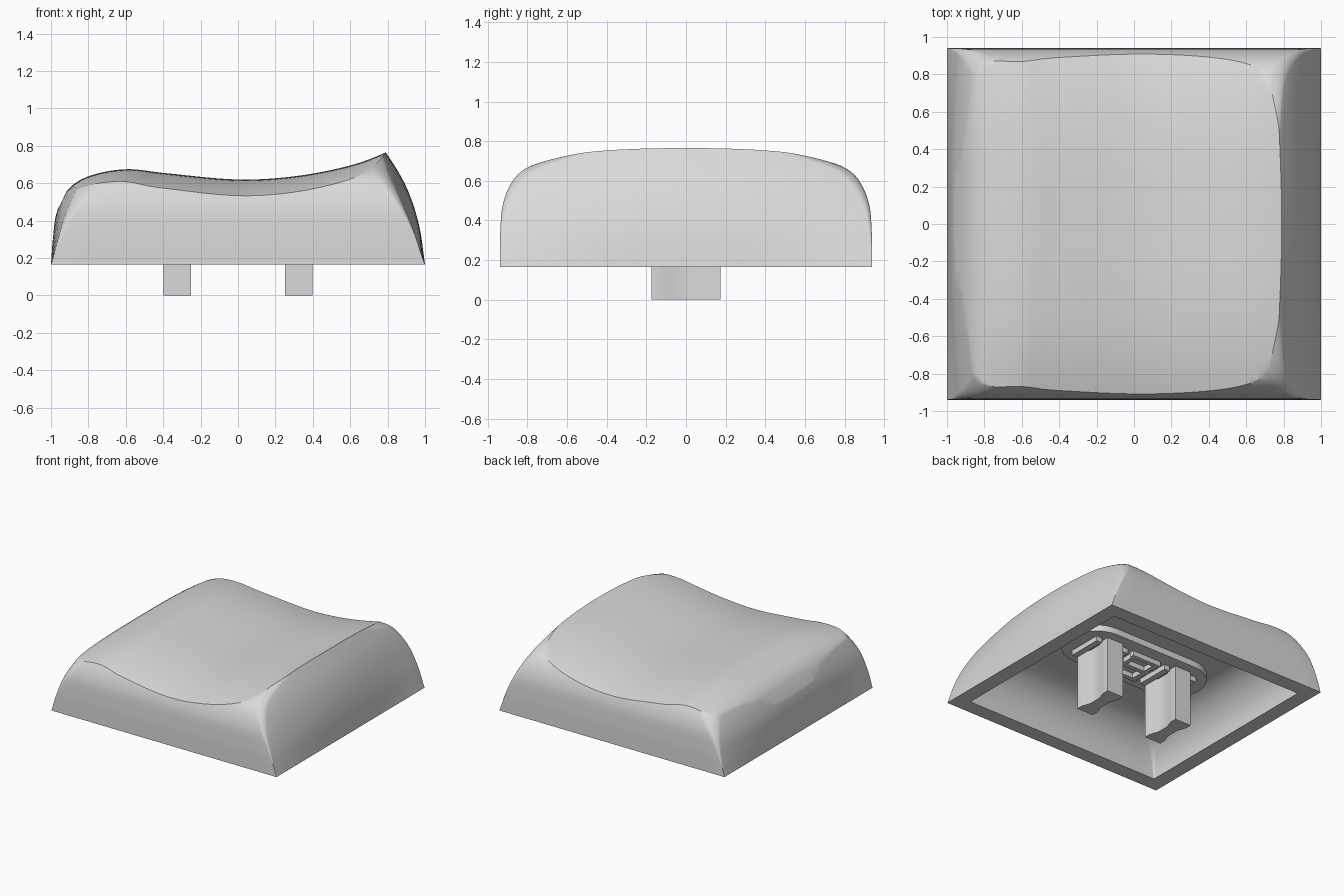
import bpy, bmesh, math

if "Cube" in bpy.data.objects:
    bpy.data.objects.remove(bpy.data.objects["Cube"], do_unlink=True)

COLOUR = (0.7, 0.7, 0.7, 1)
grey = bpy.data.materials.new("light_grey_plastic")
grey.use_nodes = True
grey.diffuse_color = COLOUR
grey.node_tree.nodes["Principled BSDF"].inputs["Base Color"].default_value = COLOUR


def curve(points, t):
    """Smooth interpolation through (t, value) points."""
    n = len(points)

    def slope(i):
        a, b = points[max(i - 1, 0)], points[min(i + 1, n - 1)]
        return (b[1] - a[1]) / (b[0] - a[0])

    i = 0
    while i < n - 2 and t > points[i + 1][0]:
        i += 1
    (t0, v0), (t1, v1) = points[i], points[i + 1]
    w = t1 - t0
    s = (t - t0) / w
    return ((2 * s**3 - 3 * s**2 + 1) * v0 + (s**3 - 2 * s**2 + s) * w * slope(i)
            + (3 * s**2 - 2 * s**3) * v1 + (s**3 - s**2) * w * slope(i + 1))


def loft(name, rings):
    """Closed solid through rings with equal point counts."""
    bm = bmesh.new()
    loops = [[bm.verts.new(p) for p in ring] for ring in rings]
    for a, b in zip(loops, loops[1:]):
        for i in range(len(a)):
            j = (i + 1) % len(a)
            bm.faces.new((a[i], a[j], b[j], b[i]))
    bm.faces.new(loops[0])
    bm.faces.new(loops[-1])
    bmesh.ops.recalc_face_normals(bm, faces=bm.faces)
    mesh = bpy.data.meshes.new(name)
    bm.to_mesh(mesh)
    bm.free()
    mesh.materials.append(grey)
    obj = bpy.data.objects.new(name, mesh)
    bpy.context.collection.objects.link(obj)
    return obj


def rounded_rect(left, right, half_y, r_left, r_right, z, bow=0, arc=8, side=14):
    """Rounded rectangle ring; bow draws the x sides in toward the corners."""
    corners = [(right - r_right, half_y - r_right, r_right),
               (left + r_left, half_y - r_left, r_left),
               (left + r_left, r_left - half_y, r_left),
               (right - r_right, r_right - half_y, r_right)]
    arcs = []
    for k, (cx, cy, r) in enumerate(corners):
        angles = [math.pi / 2 * (k + i / arc) for i in range(arc + 1)]
        arcs.append([(cx + r * math.cos(a), cy + r * math.sin(a)) for a in angles])
    ring = []
    for k in range(4):
        ring += arcs[k]
        p, q = arcs[k][-1], arcs[(k + 1) % 4][0]
        for i in range(1, side):
            ring.append(tuple(u + (v - u) * i / side for u, v in zip(p, q)))
    return [(x * (1 - bow * y * y), y, z) for x, y in ring]


def boolean(obj, cutter, operation):
    mod = obj.modifiers.new("cut", 'BOOLEAN')
    mod.object, mod.operation, mod.solver = cutter, operation, 'EXACT'
    bpy.context.view_layer.update()
    graph = bpy.context.evaluated_depsgraph_get()
    mesh = bpy.data.meshes.new_from_object(obj.evaluated_get(graph))
    obj.modifiers.clear()
    obj.data = mesh
    bpy.data.objects.remove(cutter, do_unlink=True)


def smooth(obj):
    bpy.ops.object.select_all(action='DESELECT')
    obj.select_set(True)
    bpy.context.view_layer.objects.active = obj
    bpy.ops.object.shade_smooth_by_angle(angle=math.radians(30))


def box(name, x, y, sx, sy, z0, z1):
    pts = [(x - sx, y - sy), (x + sx, y - sy), (x + sx, y + sy), (x - sx, y + sy)]
    return loft(name, [[(px, py, z) for px, py in pts] for z in (z0, z1)])


# Outer walls: curved inward, corners rounding as they rise
BASE, CEILING, PAD = 0.165, 0.5, 0.45
right_wall = [(BASE, 1), (0.38, 0.967), (0.58, 0.9), (0.765, 0.79), (0.9, 0.68)]
left_wall = [(BASE, 1), (0.3, 0.99), (0.43, 0.973), (0.56, 0.925), (0.7, 0.84), (0.8, 0.76)]
end_wall = [(BASE, 0.94), (0.35, 0.937), (0.49, 0.922), (0.61, 0.868),
            (0.67, 0.795), (0.72, 0.66), (0.8, 0.42)]
rings = []
STEPS = 30
for i in range(STEPS + 1):
    s = i / STEPS
    z = BASE + (0.8 - BASE) * s
    rings.append(rounded_rect(-curve(left_wall, z), curve(right_wall, z), curve(end_wall, z),
                              0.003 + 0.26 * s * s, 0.003 + 0.12 * s * s, z, 0.15 * s))
cap = loft("keycap_shell", rings)

# Scooped top surface, falling away toward both ends, less so on the low side
scoop = [(-1.1, 0.3), (-0.97, 0.45), (-0.91, 0.565), (-0.8, 0.637), (-0.6, 0.675),
         (-0.4, 0.655), (0, 0.62), (0.3, 0.637), (0.6, 0.695), (0.79, 0.765), (1.1, 0.92)]
rings = []
for i in range(61):
    x = -1.1 + 2.2 * i / 60
    fall = 0.09 * min(1, 0.4 + 1.2 * (x + 1))
    ys = [-1 + j / 20 for j in range(41)]
    top = [(x, y, curve(scoop, x) - fall * abs(y / 0.92) ** 3) for y in ys]
    rings.append(top + [(x, 1, 0), (x, -1, 0)])
boolean(cap, loft("top_cutter", rings), 'INTERSECT')

# Hollow underside with a domed ceiling
rings = [rounded_rect(-0.88, 0.88, 0.82, 0.01, 0.01, 0.1)]
for i in range(13):
    a = math.pi / 2 * i / 12
    inset = 0.32 * (1 - math.cos(a))
    r = 0.01 + 0.6 * inset
    rings.append(rounded_rect(inset - 0.88, 0.88 - inset, 0.82 - inset, r, r,
                              BASE + (CEILING - BASE) * math.sin(a)))
boolean(cap, loft("cavity_cutter", rings), 'DIFFERENCE')
smooth(cap)

# Oval mounting pad under the ceiling
pad = loft("mounting_pad", [rounded_rect(-0.62, 0.62, 0.25, 0.249, 0.249, z)
                            for z in (PAD, 0.54)])
smooth(pad)

# Two waisted stems, each with a rib along either flat side
half = [(0.0725, -0.173), (0.0725, -0.12), (0.048, -0.05),
        (0.048, 0.05), (0.0725, 0.12), (0.0725, 0.173)]
outline = half + [(-x, y) for x, y in reversed(half)]
for side, sign in (("left", 1), ("right", -1)):
    cx = 0.325 * sign
    stem = loft(side + "_stem", [[(cx + x, y, z) for x, y in outline] for z in (0, 0.48)])
    smooth(stem)
    for place, offset in (("outer", 0.125 * sign), ("inner", -0.125 * sign)):
        box(f"{side}_{place}_rib", cx + offset, 0, 0.025, 0.14, 0.41, 0.48)

# Small rib lattice between the stems
for i, y in enumerate((-0.13, 0, 0.13)):
    box(f"centre_rib_{i + 1}", 0, y, 0.13, 0.018, 0.41, 0.48)
for side, x in (("left", 0.1), ("right", -0.1)):
    box(side + "_cross_rib", x, 0, 0.018, 0.13, 0.41, 0.48)
